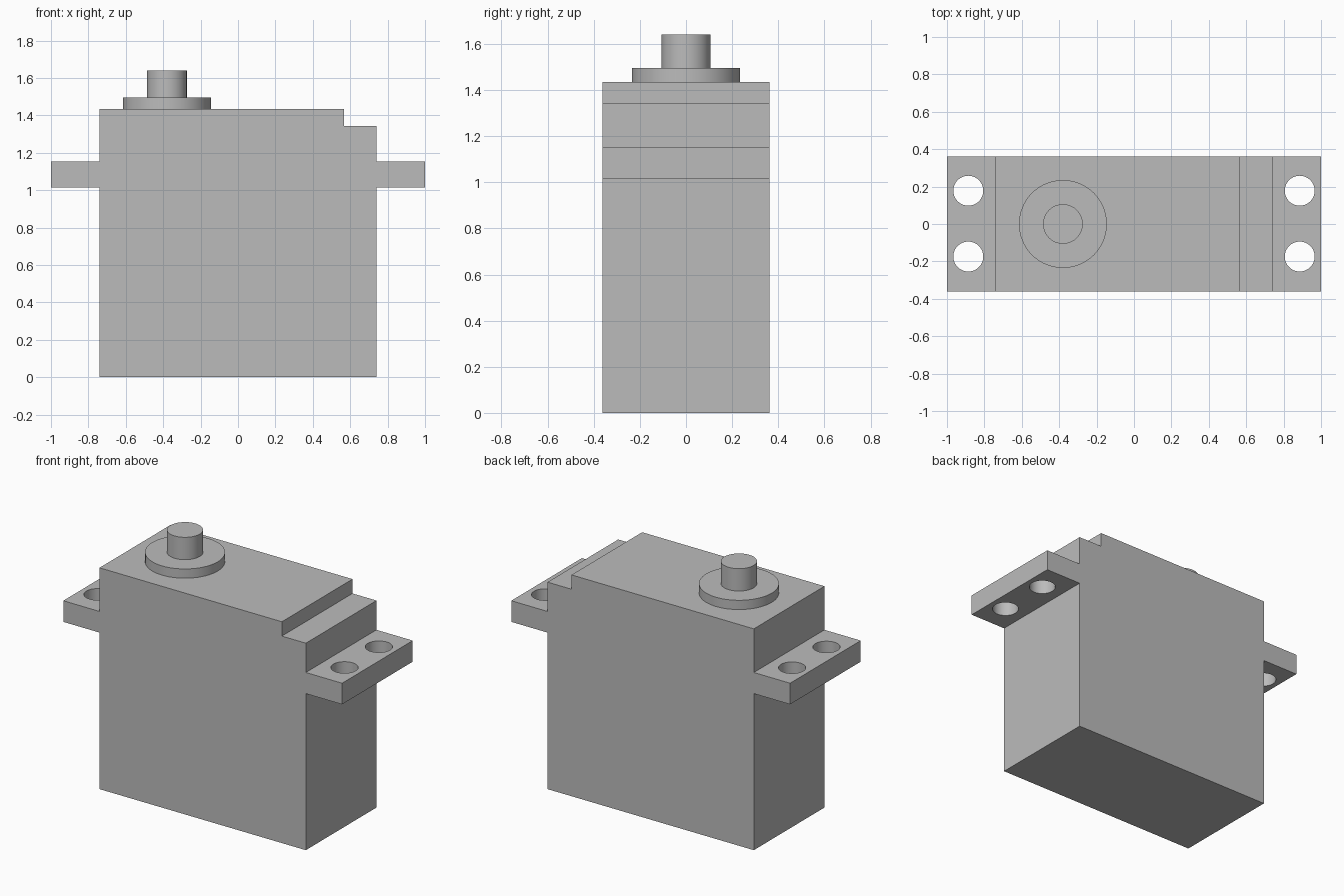
import bpy, bmesh
from math import radians

cube = bpy.data.objects.get("Cube")
if cube:
    bpy.data.objects.remove(cube, do_unlink=True)

grey = bpy.data.materials.new("plain grey")
grey.use_nodes = True
grey.diffuse_color = (0.5, 0.5, 0.5, 1)
grey.node_tree.nodes["Principled BSDF"].inputs["Base Color"].default_value = grey.diffuse_color

HALF_DEPTH = 0.362
TAB_LOW, TAB_HIGH = 1.015, 1.152
TOP, STEP = 1.435, 1.342


def activate(obj):
    bpy.ops.object.select_all(action="DESELECT")
    obj.select_set(True)
    bpy.context.view_layer.objects.active = obj


def cylinder(name, x, y, radius, low, high):
    bpy.ops.mesh.primitive_cylinder_add(
        vertices=64, radius=radius, depth=high - low, location=(x, y, (low + high) / 2))
    obj = bpy.context.object
    obj.name = name
    obj.data.materials.append(grey)
    activate(obj)
    bpy.ops.object.shade_smooth_by_angle(angle=radians(30))
    return obj


# Housing with stepped top and mounting tabs, extruded front to back
profile = [(-0.74, 0), (0.74, 0), (0.74, TAB_LOW), (1, TAB_LOW), (1, TAB_HIGH),
           (0.74, TAB_HIGH), (0.74, STEP), (0.568, STEP), (0.568, TOP), (-0.74, TOP),
           (-0.74, TAB_HIGH), (-1, TAB_HIGH), (-1, TAB_LOW), (-0.74, TAB_LOW)]
bm = bmesh.new()
face = bm.faces.new([bm.verts.new((x, -HALF_DEPTH, z)) for x, z in profile])
side = bmesh.ops.extrude_face_region(bm, geom=[face])["geom"]
bmesh.ops.translate(bm, vec=(0, 2 * HALF_DEPTH, 0),
                    verts=[v for v in side if isinstance(v, bmesh.types.BMVert)])
bmesh.ops.recalc_face_normals(bm, faces=bm.faces)
mesh = bpy.data.meshes.new("housing")
bm.to_mesh(mesh)
bm.free()
mesh.materials.append(grey)
housing = bpy.data.objects.new("housing", mesh)
bpy.context.collection.objects.link(housing)

# Screw holes through the tabs
for x in (-0.886, 0.886):
    for y in (-0.174, 0.178):
        cutter = cylinder("hole_cutter", x, y, 0.08, TAB_LOW - 0.1, TAB_HIGH + 0.1)
        cut = housing.modifiers.new("screw_hole", "BOOLEAN")
        cut.operation = "DIFFERENCE"
        cut.solver = "EXACT"
        cut.object = cutter
        activate(housing)
        bpy.ops.object.modifier_apply(modifier=cut.name)
        bpy.data.objects.remove(cutter, do_unlink=True)
activate(housing)
bpy.ops.object.shade_smooth_by_angle(angle=radians(30))

# Output collar and shaft
cylinder("collar", -0.38, 0, 0.235, TOP, 1.495)
cylinder("output_shaft", -0.38, 0, 0.106, 1.495, 1.64)
